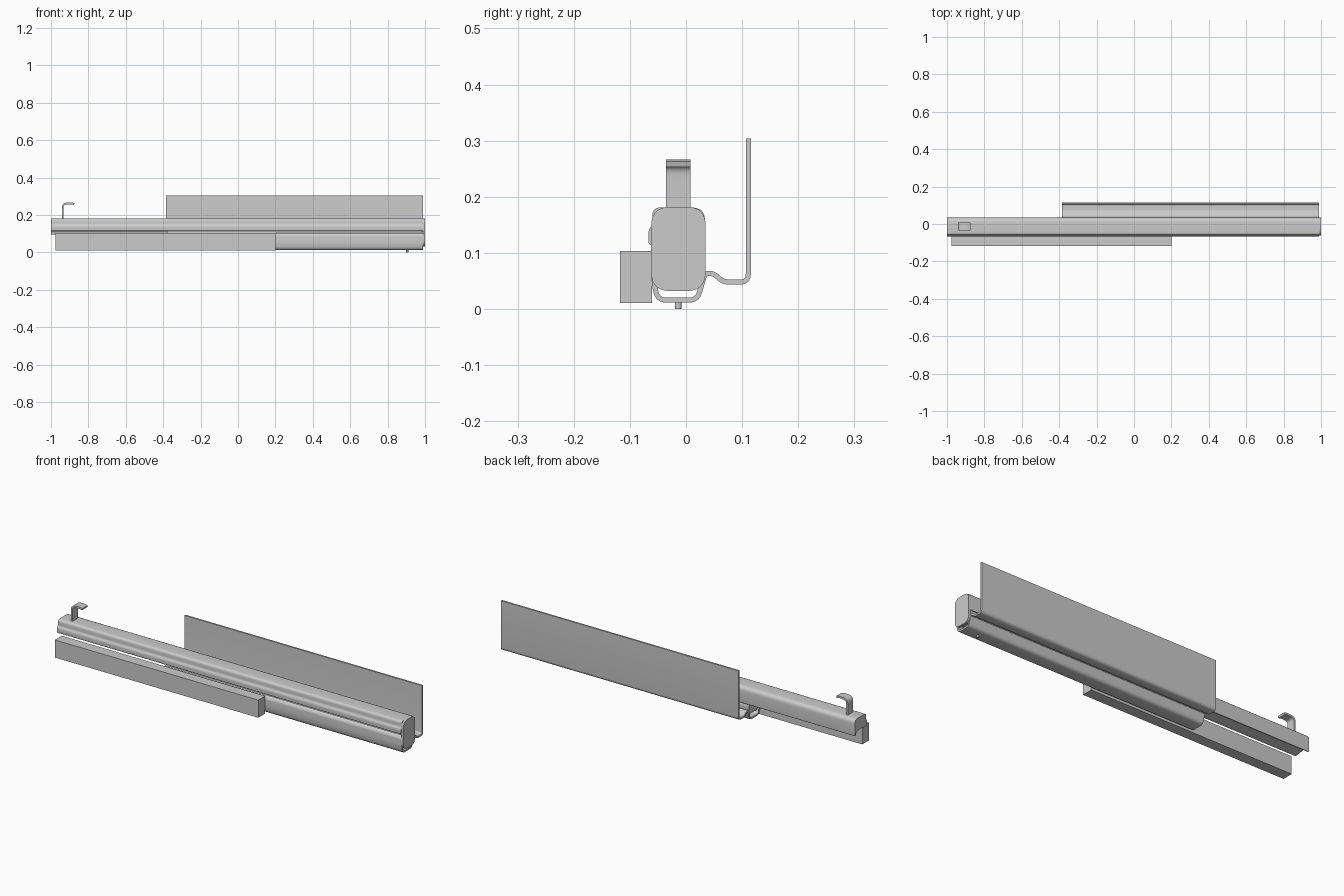
import bpy
import bmesh
from mathutils import Vector

if "Cube" in bpy.data.objects:
    bpy.data.objects.remove(bpy.data.objects["Cube"])


def fillet(pts, r, steps=5, closed=False):
    """Round the inner corners of a 2D path."""
    pts = [Vector(p) for p in pts]
    n, out = len(pts), []
    for i, p in enumerate(pts):
        if not closed and i in (0, n - 1):
            out.append(p)
            continue
        a, b = pts[i - 1] - p, pts[(i + 1) % n] - p
        d = min(r, a.length * 0.48, b.length * 0.48)
        s, e = p + a.normalized() * d, p + b.normalized() * d
        for k in range(steps + 1):
            t = k / steps
            out.append(s * (1 - t) ** 2 + p * 2 * t * (1 - t) + e * t * t)
    return out


def thicken(path, t):
    """Turn an open 2D path into a closed sheet-metal outline."""
    left, right = [], []
    for i, p in enumerate(path):
        d1 = (p - path[max(i - 1, 0)])
        d2 = (path[min(i + 1, len(path) - 1)] - p)
        d = (d1.normalized() + d2.normalized()).normalized()
        nrm = Vector((-d.y, d.x)) * t / 2
        left.append(p + nrm)
        right.append(p - nrm)
    return left + right[::-1]


def extrude(name, outline, lo, hi, axis='X'):
    """Extrude an outline in (y, z) along x, or in (x, z) along y."""
    bm = bmesh.new()
    rings = []
    for c in (lo, hi):
        rings.append([bm.verts.new((c, p[0], p[1]) if axis == 'X' else (p[0], c, p[1]))
                      for p in outline])
    n = len(outline)
    for i in range(n):
        j = (i + 1) % n
        bm.faces.new((rings[0][i], rings[0][j], rings[1][j], rings[1][i]))
    caps = [bm.faces.new(r) for r in rings]
    bmesh.ops.recalc_face_normals(bm, faces=bm.faces)
    bmesh.ops.triangulate(bm, faces=caps)
    me = bpy.data.meshes.new(name)
    bm.to_mesh(me)
    bm.free()
    ob = bpy.data.objects.new(name, me)
    bpy.context.collection.objects.link(ob)
    bpy.ops.object.select_all(action='DESELECT')
    ob.select_set(True)
    bpy.context.view_layer.objects.active = ob
    bpy.ops.object.shade_smooth_by_angle(angle=0.5)
    return ob


# upper moving rail with flared front edge and a shallow channel below
extrude("upper_rail", fillet([
    (-0.067, 0.113), (-0.067, 0.140), (-0.060, 0.150), (-0.060, 0.181), (0.034, 0.181),
    (0.034, 0.095), (0.024, 0.095), (0.022, 0.113), (-0.008, 0.120), (-0.050, 0.113)],
    0.024, closed=True), -1.0, 0.99)

# lower fixed rail, bent outward into the tall mounting plate
extrude("mounting_rail", thicken(fillet([
    (-0.046, 0.100), (-0.057, 0.090), (-0.057, 0.045), (-0.050, 0.016), (0.020, 0.016),
    (0.034, 0.064), (0.050, 0.063), (0.066, 0.048), (0.111, 0.048), (0.111, 0.304)],
    0.014), 0.009), -0.385, 0.99)

# carriage running between the two rails
extrude("middle_carriage", fillet([
    (-0.049, 0.040), (-0.049, 0.085), (-0.038, 0.100), (-0.038, 0.125), (0.014, 0.125),
    (0.014, 0.100), (0.024, 0.085), (0.024, 0.040)], 0.016, closed=True), -0.38, 0.985)

# rounded end cap
extrude("end_cap", fillet([(-0.062, 0.032), (-0.062, 0.182), (0.035, 0.182), (0.035, 0.032)],
                          0.034, 7, True), 0.988, 1.0)

# damper housing on the front side
extrude("damper_box", [(-0.118, 0.011), (-0.118, 0.103), (-0.061, 0.103), (-0.061, 0.011)],
        -0.977, 0.2)

# rear hook
extrude("rear_hook", thicken(fillet([
    (-0.937, 0.175), (-0.937, 0.260), (-0.890, 0.262), (-0.876, 0.258)], 0.022), 0.010),
    -0.036, 0.008, 'Y')

# locating pin under the rail
bpy.ops.mesh.primitive_cylinder_add(vertices=24, radius=0.006, depth=0.014,
                                    location=(0.905, -0.014, 0.007))
pin = bpy.context.object
pin.name = "locating_pin"
bpy.ops.object.shade_smooth_by_angle(angle=0.5)
